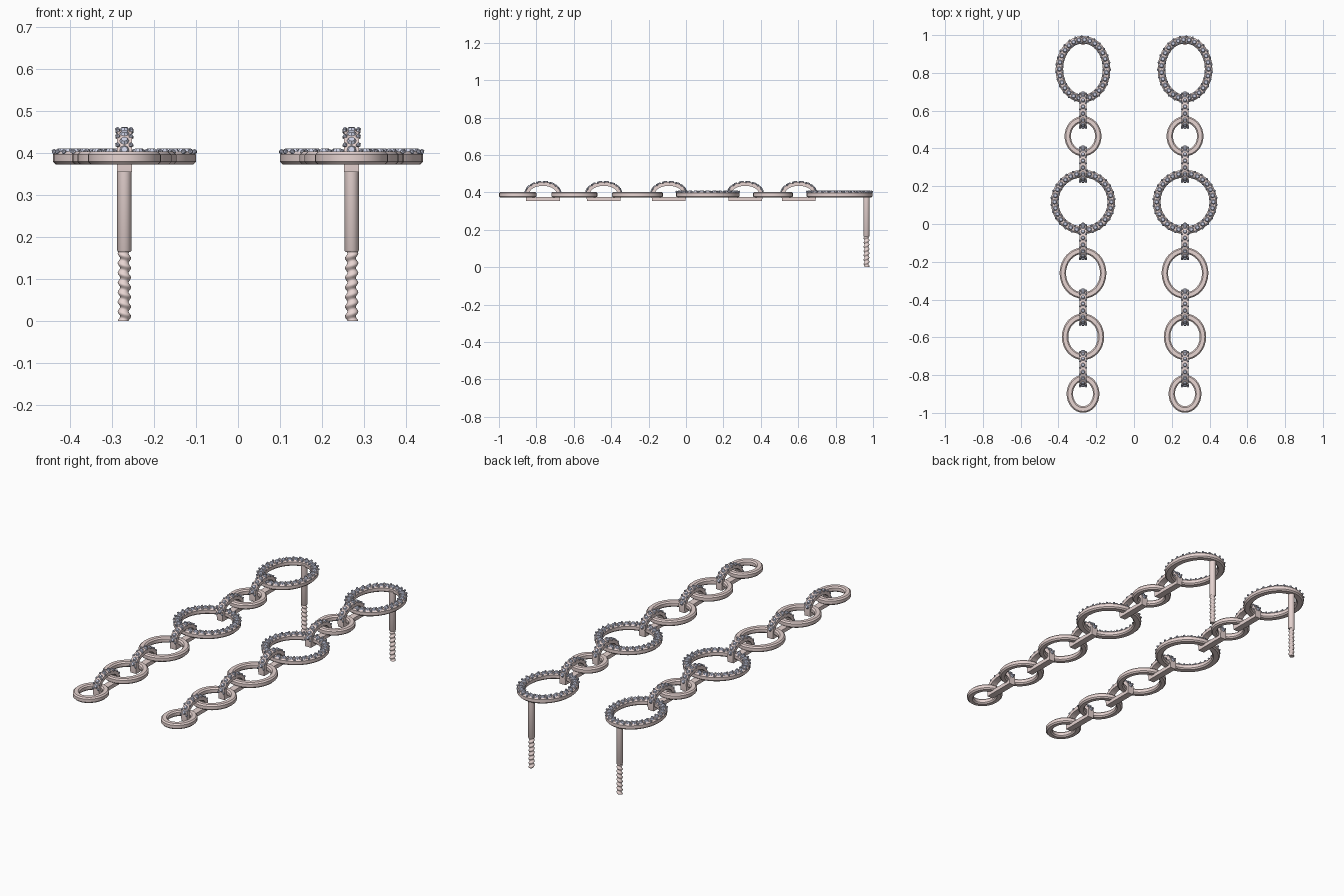
import bpy, bmesh, math
from mathutils import Vector, Matrix

if "Cube" in bpy.data.objects:
    bpy.data.objects.remove(bpy.data.objects["Cube"])

X = 0.27   # each earring hangs on x = +-0.27; the left one is mirrored


def material(name, colour):
    m = bpy.data.materials.new(name)
    m.diffuse_color = colour
    m.use_nodes = True
    m.node_tree.nodes["Principled BSDF"].inputs["Base Color"].default_value = m.diffuse_color
    return m


ROSE = material("rose_metal", (0.80, 0.66, 0.64, 1))
STONE = material("stone", (0.62, 0.65, 0.80, 1))


def finish(name, bm, mat, angle=35):
    bmesh.ops.recalc_face_normals(bm, faces=bm.faces)
    me = bpy.data.meshes.new(name)
    bm.to_mesh(me)
    bm.free()
    me.shade_smooth()
    me.set_sharp_from_angle(angle=math.radians(angle))
    me.materials.append(mat)
    ob = bpy.data.objects.new(name, me)
    bpy.context.collection.objects.link(ob)
    mod = ob.modifiers.new("Mirror", 'MIRROR')
    mod.use_mirror_merge = False
    return ob


def loft(name, sections, mat, closed=True):
    bm = bmesh.new()
    rows = [[bm.verts.new(p) for p in s] for s in sections]
    n, k = len(rows), len(rows[0])
    for i in range(n if closed else n - 1):
        a, b = rows[i], rows[(i + 1) % n]
        for j in range(k):
            bm.faces.new((a[j], a[(j + 1) % k], b[(j + 1) % k], b[j]))
    if not closed:
        bm.faces.new(rows[0])
        bm.faces.new(rows[-1])
    return finish(name, bm, mat)


def pave(name, spots, r, side_gap):
    """Row of faceted stones with bead prongs; spots = (point, normal, across)."""
    bm = bmesh.new()
    for i, (p, n, across) in enumerate(spots):
        along = across.cross(n)
        rot = Matrix((along, -across, n)).transposed().to_4x4()
        bmesh.ops.create_cone(bm, cap_ends=True, segments=8, radius1=r, radius2=r * 0.55,
                              depth=0.010, matrix=Matrix.Translation(p + n * 0.003) @ rot)
        for s in (-1, 1):
            q = p + across * s * side_gap + along * r + n * 0.001
            bmesh.ops.create_icosphere(bm, subdivisions=1, radius=0.0065,
                                       matrix=Matrix.Translation(q))
    return finish(name, bm, STONE, 20)


def ring(name, y, rx, ry, stones=0):
    w, z0, z1, b = (0.040 if stones else 0.034), 0.372, 0.403, 0.007
    # bevelled rectangular band: (inset from outer edge, height)
    prof = [(0, z0 + b), (0, z1 - b), (b, z1), (w - b, z1),
            (w, z1 - b), (w, z0 + b), (w - b, z0), (b, z0)]
    secs = []
    for i in range(32):
        a = math.tau * i / 32
        secs.append([(X + (rx - d) * math.cos(a), y + (ry - d) * math.sin(a), z) for d, z in prof])
    loft(name, secs, ROSE)
    spots = []
    for i in range(stones):
        a = math.tau * i / stones
        p = Vector((X + (rx - w / 2) * math.cos(a), y + (ry - w / 2) * math.sin(a), z1 - 0.001))
        across = Vector((math.cos(a) / rx, math.sin(a) / ry, 0)).normalized()
        spots.append((p, Vector((0, 0, 1)), across))
    if stones:
        pave(name + "_stones", spots, 0.0155, w / 2 - 0.003)


def link(name, y):
    """Upright D-shaped link: flat bar below, stone-set arch above."""
    hw, base, t, zc = 0.018, 0.355, 0.021, 0.395

    def arch(a, inset=0):
        return Vector((X, y + (0.093 - inset) * math.cos(a), zc + (0.061 - inset) * math.sin(a)))

    pairs = [(arch(math.pi * i / 14), arch(math.pi * i / 14, t)) for i in range(15)]
    for s in (-1, 1):
        pairs.append((Vector((X, y + s * 0.090, base)), Vector((X, y + s * 0.070, base + t))))
    dx = Vector((hw, 0, 0))
    loft(name, [[o - dx, o + dx, i + dx, i - dx] for o, i in pairs], ROSE)
    spots = []
    for i in range(8):
        a = math.pi * (0.06 + 0.88 * i / 7)
        n = Vector((0, math.cos(a) / 0.093, math.sin(a) / 0.061)).normalized()
        spots.append((arch(a, 0.002), n, Vector((1, 0, 0))))
    pave(name + "_stones", spots, 0.0135, hw - 0.002)


# flat rings from the ear post down to the tip
ring("top_oval_ring", 0.82, 0.145, 0.176, 27)
ring("small_upper_ring", 0.465, 0.098, 0.106)
ring("large_round_ring", 0.117, 0.170, 0.170, 28)
ring("lower_ring", -0.26, 0.124, 0.136)
ring("small_lower_ring", -0.597, 0.112, 0.123)
ring("tip_ring", -0.899, 0.087, 0.100)

# connecting links
for i, y in enumerate((0.603, 0.317, -0.092, -0.440, -0.765)):
    link(f"connector_link_{i + 1}", y)

# ear post: smooth shaft above a screw thread
PY = 0.965


def circle(z, radius):
    return [(X + radius(a) * math.cos(a), PY + radius(a) * math.sin(a), z)
            for a in (math.tau * j / 16 for j in range(16))]


loft("post_shaft", [circle(z, lambda a: r) for z, r in
                    ((0.165, 0.015), (0.168, 0.017), (0.385, 0.017))], ROSE, False)
loft("post_thread", [circle(z, lambda a: 0.0130 + 0.003 * math.cos(a - math.tau * z / 0.023))
                     for z in (0.17 * i / 60 for i in range(61))], ROSE, False)
